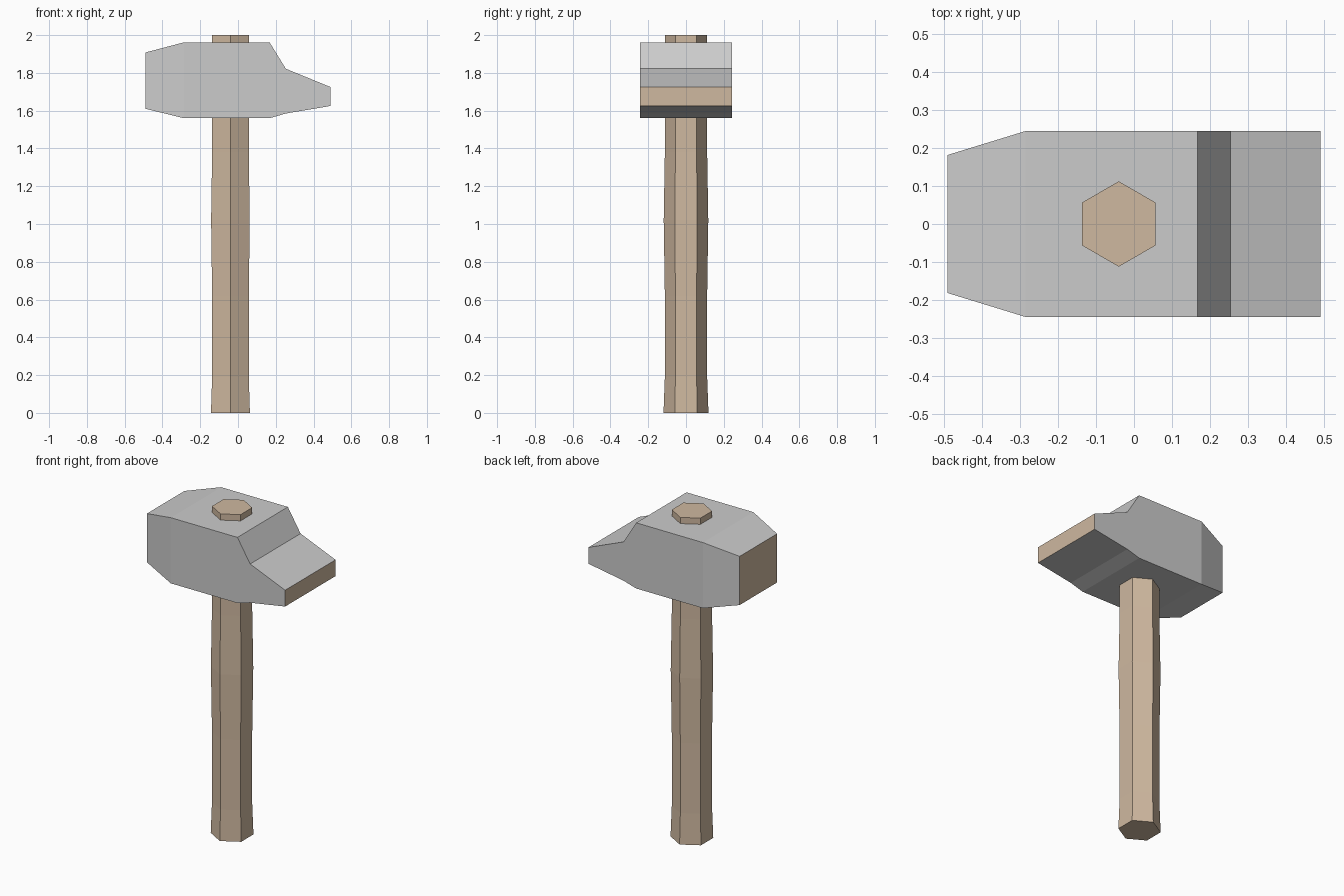
import bpy
import bmesh
from math import cos, sin, pi

if "Cube" in bpy.data.objects:
    bpy.data.objects.remove(bpy.data.objects["Cube"])


def material(name, color):
    mat = bpy.data.materials.new(name)
    mat.diffuse_color = color
    mat.use_nodes = True
    mat.node_tree.nodes["Principled BSDF"].inputs["Base Color"].default_value = mat.diffuse_color
    return mat


def loft(name, rings, mats):
    """Skin a row of matching point rings and cap both ends."""
    bm = bmesh.new()
    loops = [[bm.verts.new(p) for p in ring] for ring in rings]
    n = len(loops[0])
    for a, b in zip(loops, loops[1:]):
        for i in range(n):
            j = (i + 1) % n
            bm.faces.new((a[i], a[j], b[j], b[i]))
    caps = [bm.faces.new(loops[0]), bm.faces.new(loops[-1])]
    for cap in caps:
        cap.material_index = len(mats) - 1
    bmesh.ops.recalc_face_normals(bm, faces=bm.faces)
    mesh = bpy.data.meshes.new(name)
    bm.to_mesh(mesh)
    bm.free()
    for mat in mats:
        mesh.materials.append(mat)
    obj = bpy.data.objects.new(name, mesh)
    bpy.context.collection.objects.link(obj)
    return obj


wood = material("wood", (0.62, 0.48, 0.35, 1))
steel = material("steel", (0.60, 0.61, 0.63, 1))

# Handle: hexagonal shaft with a flared foot and a slight swell at mid height
CENTRE_X = -0.04
handle_sections = [(0.0, 0.119), (0.19, 0.112), (0.62, 0.112),
                   (1.02, 0.118), (1.38, 0.112), (2.0, 0.112)]
loft("handle",
     [[(CENTRE_X + r * cos(pi / 6 + k * pi / 3), r * sin(pi / 6 + k * pi / 3), z)
       for k in range(6)] for z, r in handle_sections],
     [wood])

# Head: rectangular sections from striking face to wedge (x, bottom, top, half width);
# both end faces take the brown material
head_sections = [(-0.49, 1.61, 1.908, 0.181), (-0.285, 1.56, 1.962, 0.244),
                 (0.167, 1.56, 1.962, 0.244), (0.253, 1.585, 1.822, 0.244),
                 (0.49, 1.625, 1.725, 0.244)]
loft("hammer_head",
     [[(x, -w, lo), (x, w, lo), (x, w, hi), (x, -w, hi)]
      for x, lo, hi, w in head_sections],
     [steel, wood])
